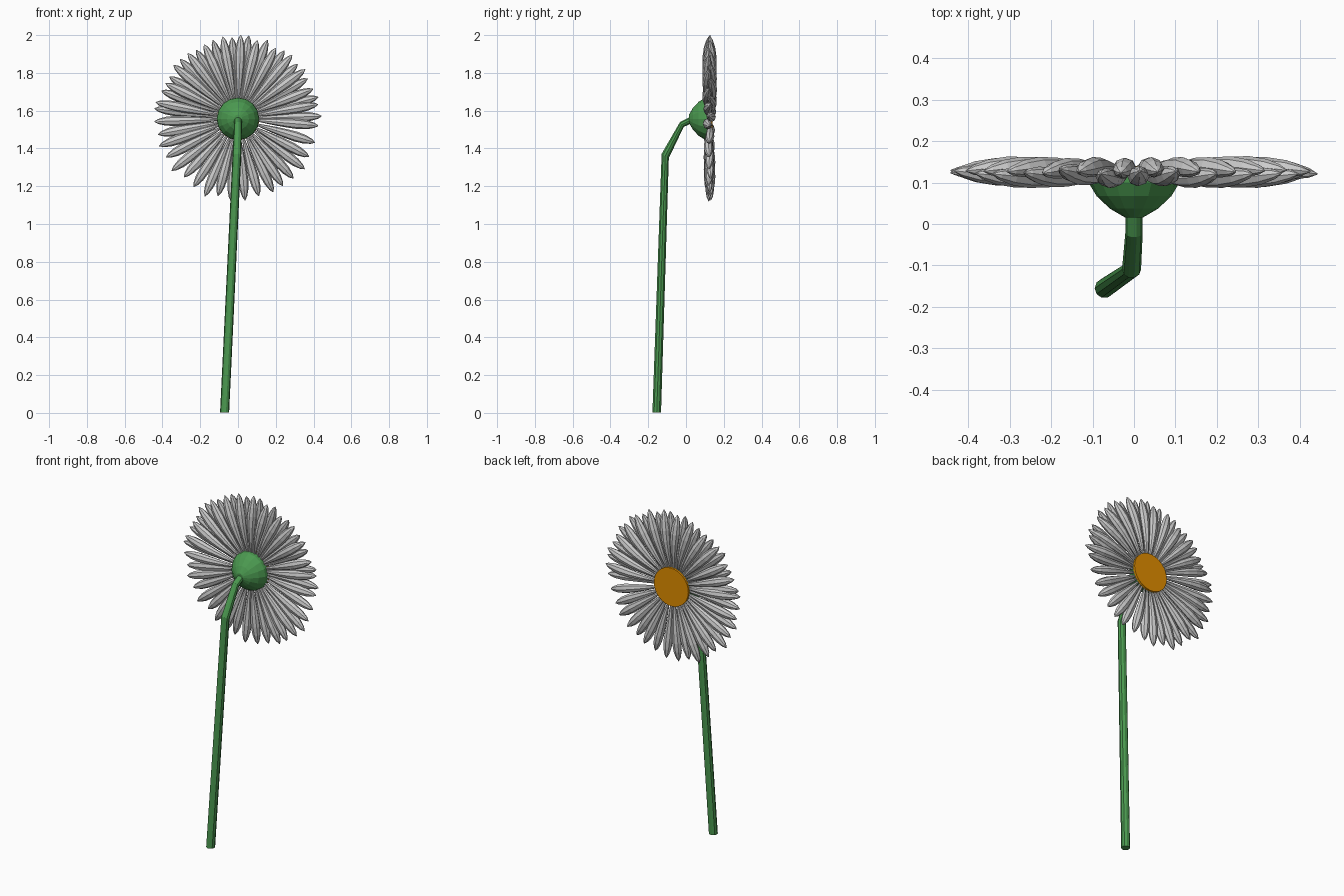
import bpy, bmesh, math, random
from mathutils import Vector

if "Cube" in bpy.data.objects:
    bpy.data.objects.remove(bpy.data.objects["Cube"])

random.seed(4)
X, Y, Z = Vector((1, 0, 0)), Vector((0, 1, 0)), Vector((0, 0, 1))
HEAD = Vector((0, 0, 1.557))


def material(name, color):
    m = bpy.data.materials.new(name)
    m.diffuse_color = color
    m.use_nodes = True
    m.node_tree.nodes["Principled BSDF"].inputs["Base Color"].default_value = m.diffuse_color
    return m


def loft(bm, rings, sides):
    """Skin a closed tube through rings given as (centre, half-axis u, half-axis v)."""
    loops = []
    for c, u, v in rings:
        loops.append([bm.verts.new(c + u * math.cos(2 * math.pi * i / sides)
                                   + v * math.sin(2 * math.pi * i / sides))
                      for i in range(sides)])
    for a, b in zip(loops, loops[1:]):
        for i in range(sides):
            j = (i + 1) % sides
            bm.faces.new((a[i], a[j], b[j], b[i]))
    bm.faces.new(loops[0][::-1])
    bm.faces.new(loops[-1])


def finish(bm, name, mat=None):
    bmesh.ops.recalc_face_normals(bm, faces=bm.faces)
    me = bpy.data.meshes.new(name)
    bm.to_mesh(me)
    bm.free()
    ob = bpy.data.objects.new(name, me)
    bpy.context.collection.objects.link(ob)
    if mat:
        me.materials.append(mat)
    return ob


green = material("green", (0.07, 0.32, 0.08, 1))
orange = material("orange", (0.75, 0.27, 0.0, 1))

# Stem: straight shaft, bent neck narrowing into the head
bm = bmesh.new()
loft(bm, [
    (Vector((-0.071, -0.155, 0.002)), X * 0.024, Y * 0.024),
    (Vector((-0.006, -0.11, 1.36)), X * 0.023, Vector((0, 0.02, -0.012))),
    (Vector((0, -0.022, 1.527)), X * 0.021, Vector((0, 0.010, -0.014))),
    (Vector((0, 0.04, 1.557)), X * 0.02, Vector((0, 0.004, -0.018))),
], 10)
finish(bm, "stem", green)

# Calyx: faceted cup behind the petals
bm = bmesh.new()
loft(bm, [(HEAD + Y * y, X * r, Z * r) for y, r in
          [(0.016, 0.022), (0.037, 0.058), (0.067, 0.09), (0.1, 0.11), (0.128, 0.113)]], 16)
finish(bm, "calyx", green)

# Flower centre: flat disc
bm = bmesh.new()
loft(bm, [(HEAD + Y * y, X * 0.113, Z * 0.113) for y in (0.128, 0.14)], 32)
finish(bm, "flower_centre", orange)

# Petals: slim pods, (fraction of length, fraction of width)
PROFILE = [(0, 0.15), (0.12, 0.38), (0.3, 0.64), (0.5, 0.88), (0.68, 1.0),
           (0.83, 0.86), (0.94, 0.5), (1, 0.06)]


def petal(bm, angle, length, tilt, bow):
    out = X * math.cos(angle) + Z * math.sin(angle)
    side = out.cross(Y)
    rings = []
    for t, w in PROFILE:
        y = 0.122 + tilt * t + bow * math.sin(math.pi * t)
        c = HEAD + out * (0.095 + (length - 0.095) * t) + Y * y
        rings.append((c, side * 0.027 * w, Y * 0.024 * w))
    loft(bm, rings, 8)


# Dense upper half in alternating layers, sparser lower half
angles = [-4 + 6.6 * i for i in range(29)] + [190 + 9.5 * i for i in range(17)]
bm = bmesh.new()
for i, a in enumerate(angles):
    layer = 0.015 if i % 2 else -0.012
    if a > 185:
        layer *= 0.35
    upright = a % 90 < 4 or a % 90 > 86
    length = 0.443 if upright else random.uniform(0.42, 0.447)
    petal(bm, math.radians(a + random.uniform(-1.2, 1.2)), length,
          0.004 + random.uniform(-0.006, 0.006), layer)
finish(bm, "petals")
